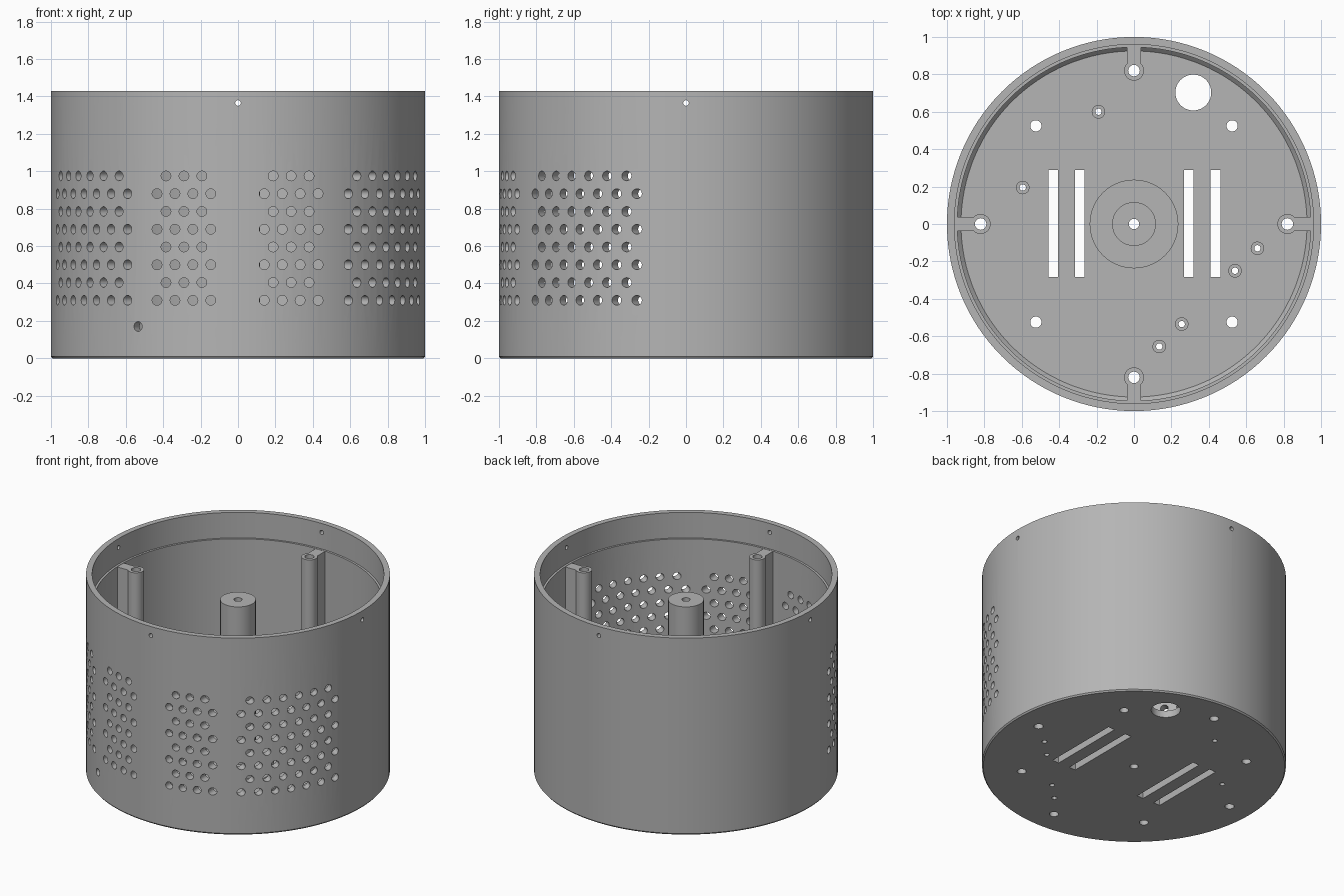
import bpy, bmesh, math
from mathutils import Matrix, Vector

if "Cube" in bpy.data.objects:
    bpy.data.objects.remove(bpy.data.objects["Cube"], do_unlink=True)

grey = bpy.data.materials.new("plain grey")
grey.use_nodes = True
grey.diffuse_color = (0.46, 0.46, 0.46, 1)
grey.node_tree.nodes["Principled BSDF"].inputs["Base Color"].default_value = grey.diffuse_color

HEIGHT, LEDGE, FLOOR = 1.43, 1.245, 0.05
POST_R = 0.82


def finish(bm, name):
    bmesh.ops.recalc_face_normals(bm, faces=bm.faces)
    mesh = bpy.data.meshes.new(name)
    bm.to_mesh(mesh)
    bm.free()
    mesh.materials.append(grey)
    ob = bpy.data.objects.new(name, mesh)
    bpy.context.collection.objects.link(ob)
    return ob


def lathe(name, profile, steps, centre=(0, 0)):
    """Revolve (radius, z) points that start and end on the axis."""
    bm = bmesh.new()
    verts = [bm.verts.new((r, 0, z)) for r, z in profile]
    edges = [bm.edges.new(pair) for pair in zip(verts, verts[1:])]
    bmesh.ops.spin(bm, geom=verts + edges, cent=(0, 0, 0), axis=(0, 0, 1),
                   angle=math.tau, steps=steps, use_duplicate=False)
    bmesh.ops.remove_doubles(bm, verts=bm.verts, dist=0.0001)
    bmesh.ops.translate(bm, verts=bm.verts, vec=(*centre, 0))
    return finish(bm, name)


def prism(name, outline, z0, z1, turn):
    bm = bmesh.new()
    face = bm.faces.new([bm.verts.new((x, y, z0)) for x, y in outline])
    top = bmesh.ops.extrude_face_region(bm, geom=[face])["geom"]
    bmesh.ops.translate(bm, vec=(0, 0, z1 - z0),
                        verts=[v for v in top if isinstance(v, bmesh.types.BMVert)])
    bmesh.ops.rotate(bm, verts=bm.verts, matrix=Matrix.Rotation(turn, 3, 'Z'))
    return finish(bm, name)


# Drills, gathered in one cutter
drills = bmesh.new()


def drill(start, end, radius, sides=20):
    start, end = Vector(start), Vector(end)
    axis = end - start
    place = Matrix.Translation((start + end) / 2) @ axis.to_track_quat('Z', 'Y').to_matrix().to_4x4()
    bmesh.ops.create_cone(drills, cap_ends=True, segments=sides, radius1=radius,
                          radius2=radius, depth=axis.length, matrix=place)


def drill_down(x, y, radius, sides=20):
    drill((x, y, -0.1), (x, y, 1.5), radius, sides)


def drill_wall(angle, z, radius, offset=0.0, inner=0.88):
    """Drill along a heading measured from the front towards +x."""
    out = Vector((math.sin(angle), -math.cos(angle), 0))
    base = Vector((math.cos(angle), math.sin(angle), 0)) * offset + Vector((0, 0, z))
    drill(base + out * inner, base + out * 1.06, radius)


# Vent grids in staggered rows: heading, centre offset, pitch, holes in long row
grids = [(0, -0.289, 0.096, 4), (0, 0.284, 0.096, 4),
         (math.radians(55.5), 0, 0.11, 7), (math.radians(-55.5), 0, 0.11, 7)]
for heading, middle, pitch, count in grids:
    for row in range(8):
        n = count - row % 2
        for i in range(n):
            drill_wall(heading, 0.31 + row * 0.095, 0.026,
                       middle + (i - (n - 1) / 2) * pitch, 0.8)

# Lid pin holes and the cable hole in the wall
for k in range(4):
    drill_wall(k * math.pi / 2, 1.365, 0.015)
drill_wall(math.radians(-32.3), 0.17, 0.026)

# Floor holes
standoffs = [(-0.19, 0.6), (-0.595, 0.195), (0.66, -0.13),
             (0.54, -0.25), (0.255, -0.535), (0.135, -0.655)]
drill_down(0, 0, 0.028)
drill_down(0.317, 0.703, 0.096, 40)
for k in range(4):
    a = k * math.pi / 2
    drill_down(POST_R * math.cos(a), POST_R * math.sin(a), 0.031)
    drill_down(0.742 * math.cos(a + math.pi / 4), 0.742 * math.sin(a + math.pi / 4), 0.03)
for x, y in standoffs:
    drill_down(x, y, 0.017)

# Floor slots
for x in (-0.432, -0.29, 0.293, 0.436):
    bmesh.ops.create_cube(drills, size=1, matrix=Matrix.Translation((x, 0.003, 0.1))
                          @ Matrix.Diagonal((0.052, 0.572, 0.4, 1)))

cutter = finish(drills, "drill_cutter")
cutter.hide_render = True

# Shell: floor, wall and lid ledge
parts = [lathe("housing_shell", [
    (0, 0), (0.992, 0), (1, 0.01), (1, HEIGHT), (0.96, HEIGHT), (0.96, LEDGE),
    (0.945, LEDGE), (0.945, FLOOR + 0.02), (0.925, FLOOR), (0, FLOOR)], 128)]

# Centre column on its round flange
parts.append(lathe("centre_column", [
    (0, FLOOR - 0.02), (0.237, FLOOR - 0.02), (0.237, 0.1), (0.117, 0.1),
    (0.117, LEDGE), (0, LEDGE)], 64))

# Screw posts webbed to the wall
boss, half_web = 0.053, 0.037
a0 = math.asin(half_web / boss)
outline = [(0.95, -half_web), (0.95, half_web)]
for i in range(25):
    a = a0 + (math.tau - 2 * a0) * i / 24
    outline.append((POST_R + boss * math.cos(a), boss * math.sin(a)))
for k, side in enumerate(("left", "back", "right", "front")):
    parts.append(prism(side + "_screw_post", outline, FLOOR - 0.02, LEDGE - 0.002,
                       k * math.pi / 2))

# Board standoffs
for i, spot in enumerate(standoffs):
    parts.append(lathe("board_standoff_%d" % (i + 1), [
        (0, FLOOR - 0.02), (0.036, FLOOR - 0.02), (0.036, 0.12), (0, 0.12)], 24, spot))

# Cut the holes, then smooth the round surfaces
for ob in parts:
    mod = ob.modifiers.new("holes", 'BOOLEAN')
    mod.operation, mod.solver, mod.object = 'DIFFERENCE', 'EXACT', cutter
    bpy.context.view_layer.update()
    graph = bpy.context.evaluated_depsgraph_get()
    cut = bpy.data.meshes.new_from_object(ob.evaluated_get(graph))
    ob.modifiers.clear()
    ob.data = cut
bpy.data.objects.remove(cutter, do_unlink=True)

bpy.ops.object.select_all(action='DESELECT')
for ob in parts:
    ob.select_set(True)
bpy.context.view_layer.objects.active = parts[0]
bpy.ops.object.shade_smooth_by_angle(angle=math.radians(30))
